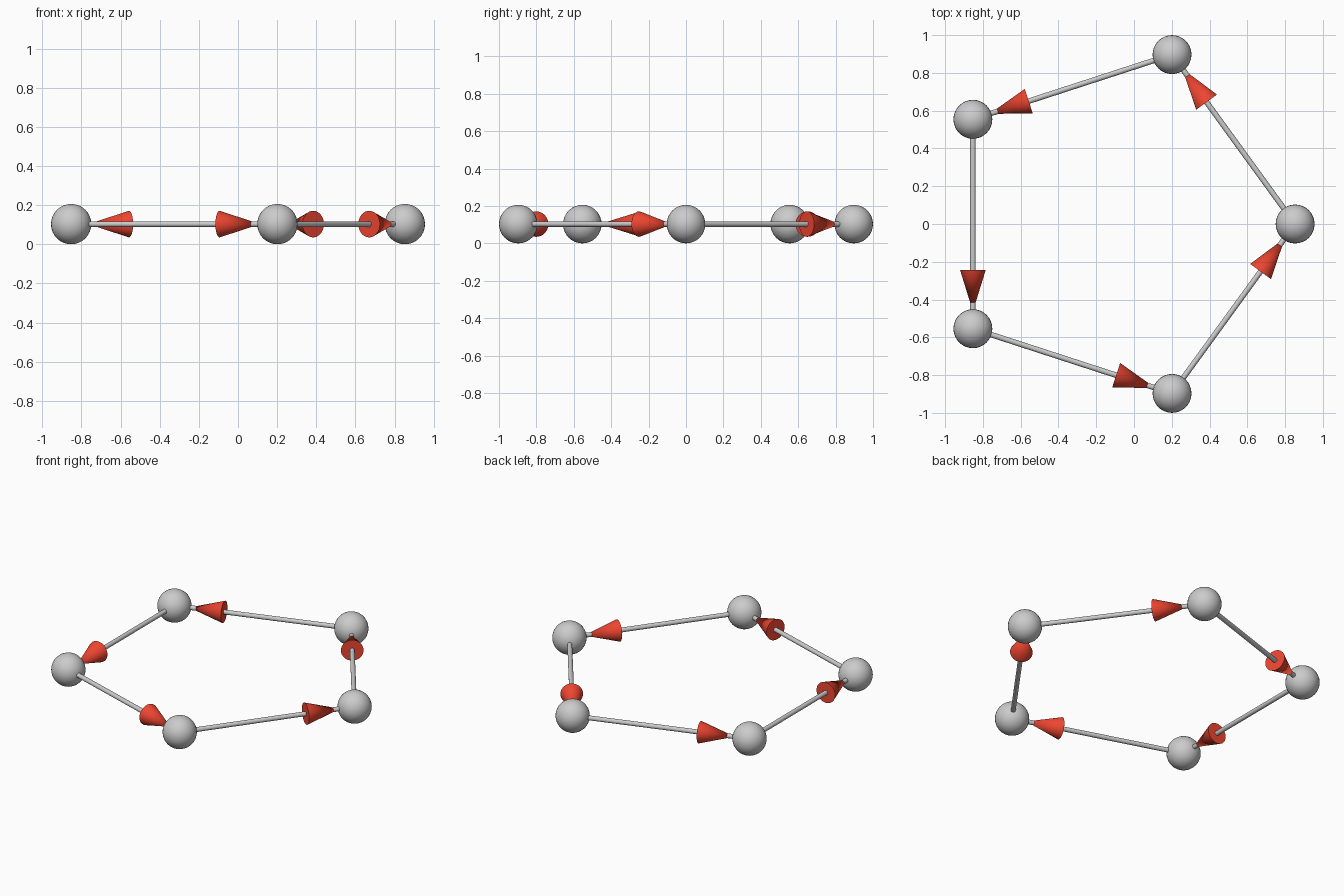
import bpy
from math import cos, sin, pi, radians
from mathutils import Vector

if "Cube" in bpy.data.objects:
    bpy.data.objects.remove(bpy.data.objects["Cube"])

R = 0.943                 # ring radius
BALL = 0.103              # ball radius
ROD = 0.0145              # rod radius
CONE_R = 0.068            # arrowhead base radius
TIP, BASE = 0.092, 0.311  # arrowhead distances from the target ball centre
SHIFT = -R * (1 - cos(pi / 5)) / 2   # centres the pentagon in x

red = bpy.data.materials.new("red")
red.diffuse_color = (0.85, 0.06, 0.03, 1)
red.use_nodes = True
red.node_tree.nodes["Principled BSDF"].inputs["Base Color"].default_value = red.diffuse_color


def finish(name, mat=None):
    ob = bpy.context.object
    ob.name = name
    bpy.ops.object.shade_smooth_by_angle(angle=radians(40))
    if mat:
        ob.data.materials.append(mat)


def along(a, b, r1, r2, name, mat=None):
    """Cone or cylinder from a to b."""
    d = b - a
    bpy.ops.mesh.primitive_cone_add(
        vertices=32, radius1=r1, radius2=r2, depth=d.length,
        location=(a + b) / 2, rotation=d.to_track_quat('Z', 'Y').to_euler())
    finish(name, mat)


nodes = [Vector((R * cos(2 * pi * i / 5) + SHIFT, R * sin(2 * pi * i / 5), BALL))
         for i in range(5)]

for i, a in enumerate(nodes):
    b = nodes[(i + 1) % 5]
    back = (a - b).normalized()
    # ball at each corner
    bpy.ops.mesh.primitive_uv_sphere_add(segments=32, ring_count=16,
                                         radius=BALL, location=a)
    finish(f"ball_{i + 1}")
    # rod to the next ball, with an arrowhead at its end
    along(a, b, ROD, ROD, f"rod_{i + 1}")
    along(b + back * BASE, b + back * TIP, CONE_R, 0, f"arrowhead_{i + 1}", red)
